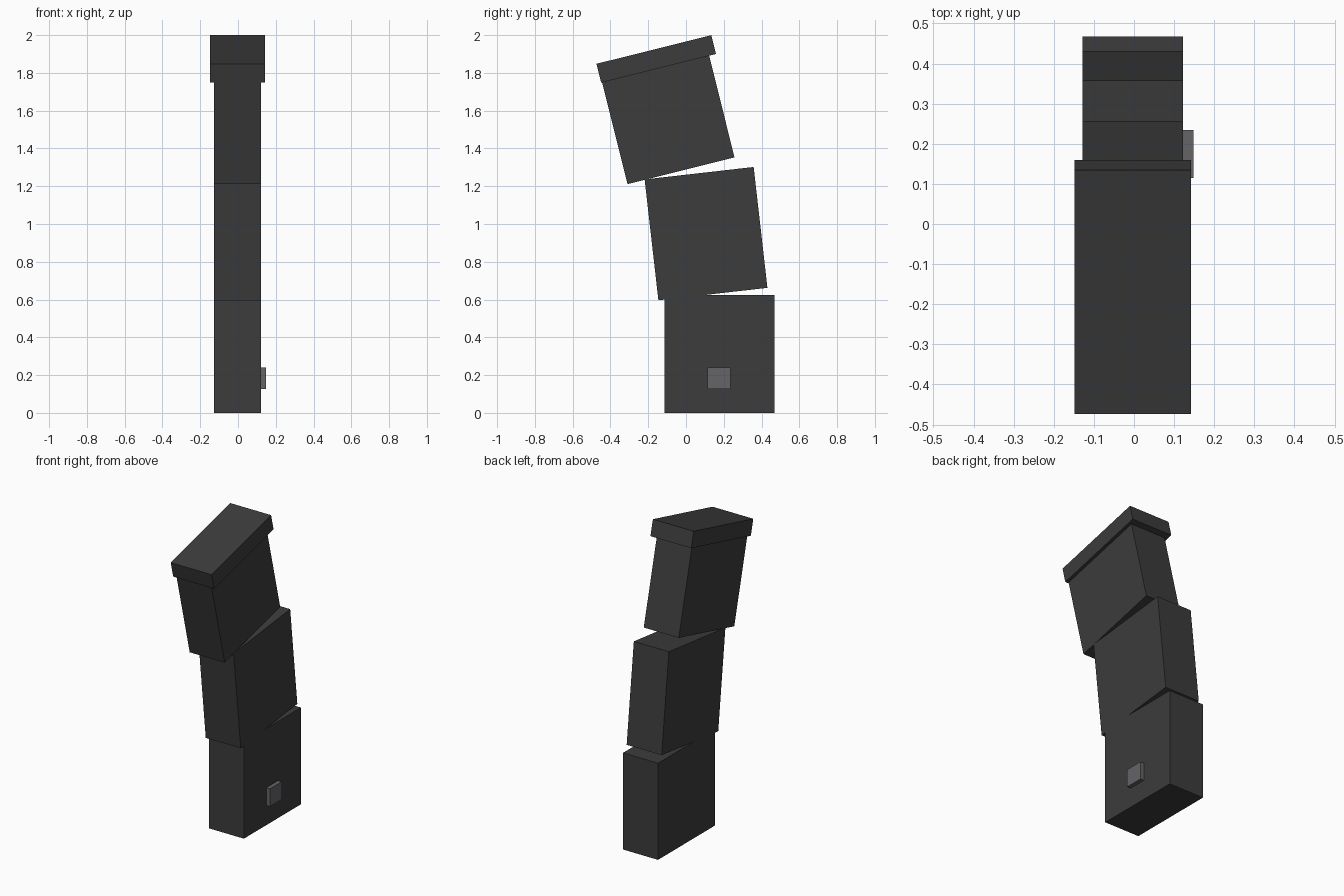
import bpy
from math import radians, sin, cos

if "Cube" in bpy.data.objects:
    bpy.data.objects.remove(bpy.data.objects["Cube"])


def material(name, color):
    m = bpy.data.materials.new(name)
    m.diffuse_color = color
    m.use_nodes = True
    m.node_tree.nodes["Principled BSDF"].inputs["Base Color"].default_value = m.diffuse_color
    return m


DARK = material("dark_grey", (0.045, 0.045, 0.045, 1))
LIGHT = material("light_grey", (0.13, 0.13, 0.14, 0.8))


def box(name, size, center, tilt=0, mat=DARK):
    """Box of a given size, leaning forward by tilt degrees."""
    bpy.ops.mesh.primitive_cube_add(size=1, location=center, rotation=(radians(tilt), 0, 0))
    ob = bpy.context.object
    ob.name = name
    ob.scale = size
    ob.data.materials.append(mat)
    return ob


WIDTH, MID_X = 0.25, -0.003

# Stacked body segments, each leaning further forward
box("lower_segment", (WIDTH, 0.582, 0.624), (MID_X, 0.177, 0.312))
box("middle_segment", (WIDTH, 0.581, 0.644), (MID_X, 0.106, 0.949), 6.5)

# Top segment and its overhanging cap share one tilted frame
TILT = 14
BASE_Y, BASE_Z = -0.0265, 1.282


def tilted(u, v):
    a = radians(TILT)
    return (MID_X, BASE_Y + u * cos(a) - v * sin(a), BASE_Z + u * sin(a) + v * cos(a))


box("upper_segment", (WIDTH, 0.584, 0.555), tilted(0, 0.2775), TILT)
box("top_cap", (0.291, 0.627, 0.103), tilted(0.016, 0.606), TILT)

# Side button
box("side_button", (0.026, 0.12, 0.115), (0.135, 0.175, 0.184), 0, LIGHT)
